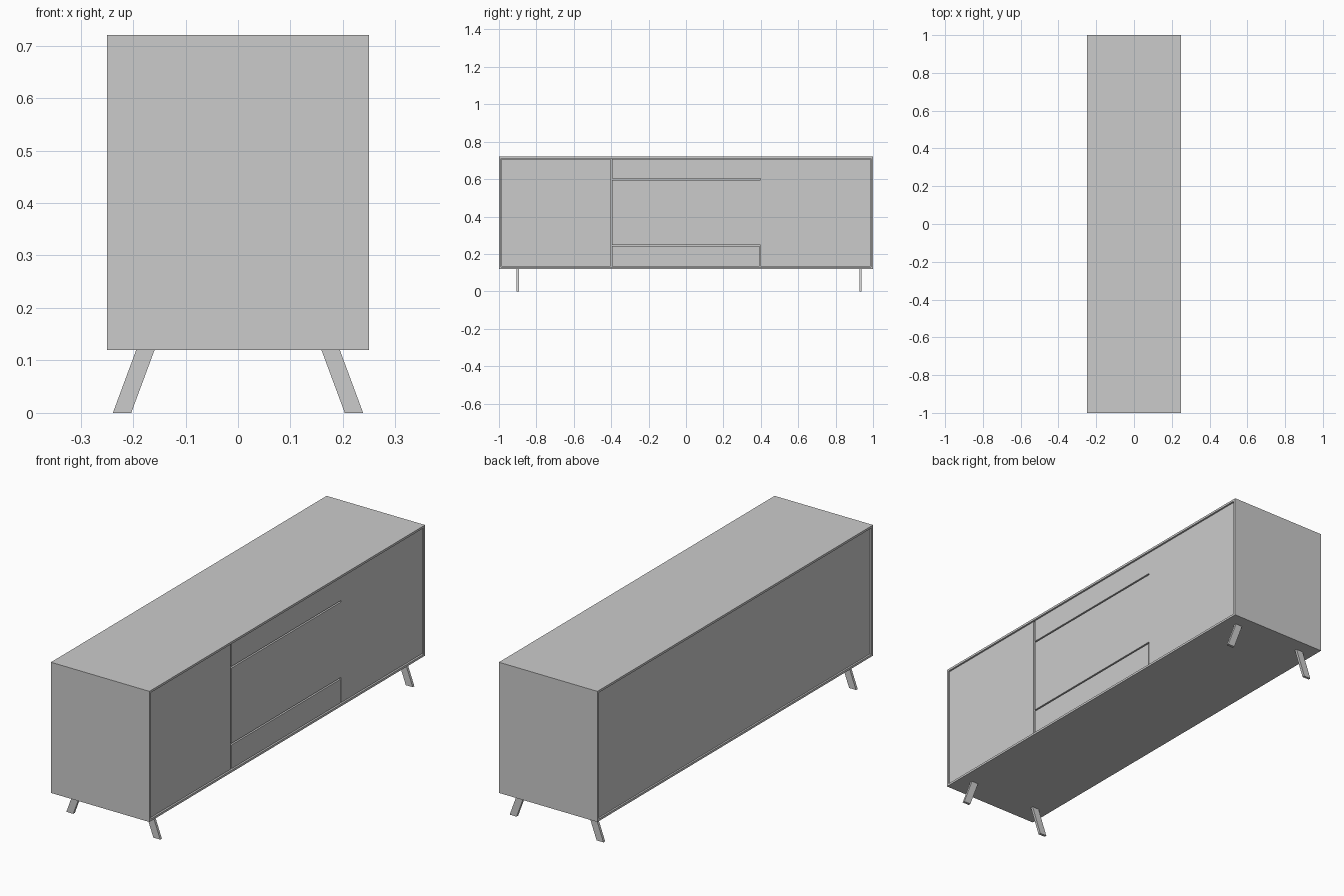
import bpy, bmesh

if "Cube" in bpy.data.objects:
    bpy.data.objects.remove(bpy.data.objects["Cube"])

T = 0.01                      # carcass board thickness
X, Y, Z0, Z1 = 0.25, 1.0, 0.12, 0.72


def box(name, x0, x1, y0, y1, z0, z1):
    bm = bmesh.new()
    bmesh.ops.create_cube(bm, size=1)
    for v in bm.verts:
        v.co.x = x1 if v.co.x > 0 else x0
        v.co.y = y1 if v.co.y > 0 else y0
        v.co.z = z1 if v.co.z > 0 else z0
    return finish(name, bm)


def finish(name, bm):
    bmesh.ops.recalc_face_normals(bm, faces=bm.faces)
    me = bpy.data.meshes.new(name)
    bm.to_mesh(me)
    bm.free()
    ob = bpy.data.objects.new(name, me)
    bpy.context.collection.objects.link(ob)
    return ob


# Carcass boards
box("top_board", -X, X, -Y, Y, Z1 - T, Z1)
box("bottom_board", -X, X, -Y, Y, Z0, Z0 + T)
box("left_side", -X, X, -Y, -Y + T, Z0 + T, Z1 - T)
box("right_side", -X, X, Y - T, Y, Z0 + T, Z1 - T)

# Inset back panel
box("back_panel", -X + 0.008, -X + 0.02, -Y + T, Y - T, Z0 + T, Z1 - T)

# Doors and drawer fronts, slightly inset, with shadow gaps between
FX0, FX1 = X - 0.022, X - 0.005
fronts = {
    "left_door": (-0.987, -0.404, 0.133, 0.707),
    "right_door": (0.397, 0.987, 0.133, 0.707),
    "upper_drawer": (-0.396, 0.397, 0.602, 0.707),
    "middle_drawer": (-0.396, 0.397, 0.249, 0.595),
    "lower_drawer": (-0.396, 0.394, 0.133, 0.242),
}
for name, (y0, y1, z0, z1) in fronts.items():
    box(name, FX0, FX1, y0, y1, z0, z1)

# Liner closing the shadow gaps behind the fronts
box("front_liner", FX0 - 0.01, FX0, -Y + T, Y - T, Z0 + T, Z1 - T)


# Flat splayed legs: a slanted profile extruded along y
def leg(name, side, y):
    bm = bmesh.new()
    profile = [(0.2035, 0), (0.2385, 0), (0.194, Z0), (0.159, Z0)]
    face = bm.faces.new([bm.verts.new((side * x, y - 0.006, z)) for x, z in profile])
    ext = bmesh.ops.extrude_face_region(bm, geom=[face])
    verts = [g for g in ext["geom"] if isinstance(g, bmesh.types.BMVert)]
    bmesh.ops.translate(bm, verts=verts, vec=(0, 0.012, 0))
    finish(name, bm)


for end, y in (("left", -0.899), ("right", 0.933)):
    for row, side in (("front", 1), ("back", -1)):
        leg(f"{row}_{end}_leg", side, y)
